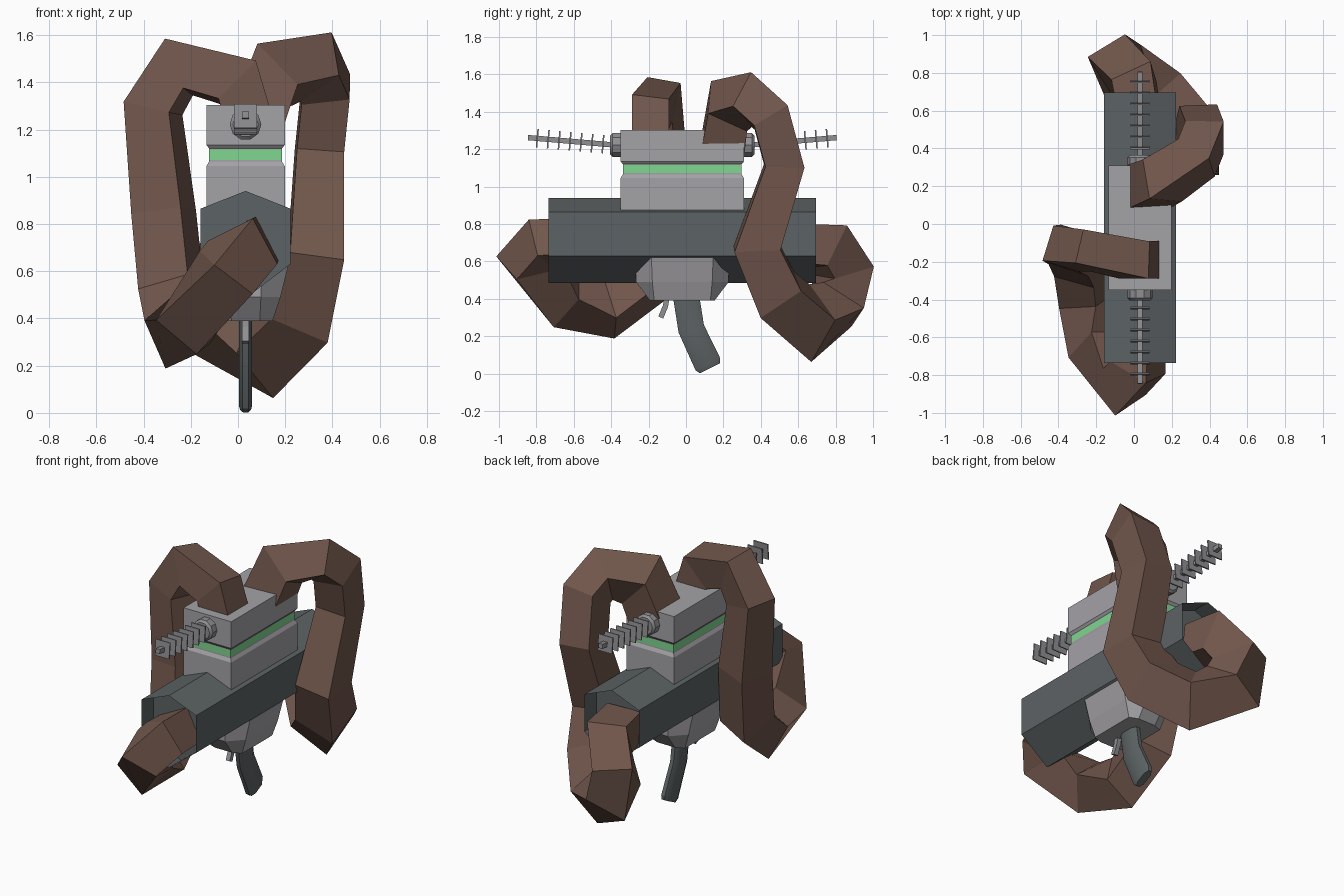
import bpy, bmesh, math
from mathutils import Vector, Matrix

if "Cube" in bpy.data.objects:
    bpy.data.objects.remove(bpy.data.objects["Cube"])

CX = 0.032  # centre plane of the body


def material(name, rgb):
    m = bpy.data.materials.new(name)
    m.diffuse_color = (*rgb, 1)
    m.use_nodes = True
    m.node_tree.nodes["Principled BSDF"].inputs["Base Color"].default_value = m.diffuse_color
    return m


GREY = material("light grey", (0.37, 0.36, 0.38))
STEEL = material("mid grey", (0.28, 0.28, 0.295))
DARK = material("dark slate", (0.108, 0.123, 0.128))
GREEN = material("green", (0.21, 0.68, 0.28))
BROWN = material("brown", (0.165, 0.094, 0.072))


def finish(name, bm, mats, smooth=None):
    bmesh.ops.recalc_face_normals(bm, faces=bm.faces[:])
    me = bpy.data.meshes.new(name)
    bm.to_mesh(me)
    bm.free()
    for m in mats:
        me.materials.append(m)
    ob = bpy.data.objects.new(name, me)
    bpy.context.collection.objects.link(ob)
    if smooth:
        bpy.context.view_layer.objects.active = ob
        ob.select_set(True)
        bpy.ops.object.shade_smooth_by_angle(angle=math.radians(smooth))
        ob.select_set(False)
    return ob


def loft(rings):
    """Skin a list of equal-sized rings and cap both ends."""
    bm = bmesh.new()
    vs = [[bm.verts.new(p) for p in r] for r in rings]
    n = len(vs[0])
    for a, b in zip(vs, vs[1:]):
        for i in range(n):
            bm.faces.new((a[i], a[(i + 1) % n], b[(i + 1) % n], b[i]))
    bm.faces.new(vs[0][::-1])
    bm.faces.new(vs[-1])
    return bm


def sweep(path, section, scales=None, ref=(0, 1, 0), twists=None):
    """Carry a section along a path with mitred joints, scaling and twist."""
    pts = [Vector(p) for p in path]
    scales = scales or [1] * len(pts)
    twists = twists or {}
    dirs = [(b - a).normalized() for a, b in zip(pts, pts[1:])]
    side = dirs[0].cross(Vector(ref)).normalized()
    up = side.cross(dirs[0])
    offs = [side * u + up * v for u, v in section]
    rings = [[pts[0] + o * scales[0] for o in offs]]
    for i, d in enumerate(dirs):
        nrm = (d + dirs[min(i + 1, len(dirs) - 1)]).normalized()
        # flatten square to the segment, twist, then mitre onto the joint
        rot = Matrix.Rotation(math.radians(twists.get(i + 1, 0)), 3, d)
        offs = [rot @ (o - d * o.dot(d)) for o in offs]
        offs = [o - d * (o.dot(nrm) / d.dot(nrm)) for o in offs]
        rings.append([pts[i + 1] + o * scales[i + 1] for o in offs])
    return loft(rings)


def polygon(n, r, turn=0.0):
    return [(r * math.cos(turn + math.tau * i / n), r * math.sin(turn + math.tau * i / n))
            for i in range(n)]


# Upper housing: stacked rectangles with a recessed green band
levels = [(0.87, 0), (1.045, 0), (1.065, 0.012), (1.072, 0.012),
          (1.115, 0.012), (1.12, 0.012), (1.135, 0), (1.303, 0)]
rings = []
for z, inset in levels:
    hx, hy = 0.166 - inset, 0.33 - inset
    rings.append([(CX + sx * hx, -0.02 + sy * hy, z)
                  for sx, sy in ((-1, -1), (1, -1), (1, 1), (-1, 1))])
bm = loft(rings)
for f in bm.faces:
    if 1.08 < f.calc_center_median().z < 1.11 and abs(f.normal.z) < 0.5:
        f.material_index = 1
finish("housing", bm, [GREY, GREEN])

# Main barrel: hexagonal prism with recessed ends
outline = [(0, 0.94), (0.19, 0.865), (0.19, 0.63), (0, 0.485), (-0.19, 0.63), (-0.19, 0.865)]
bm = loft([[(CX + x, y, z) for x, z in outline] for y in (-0.735, 0.695)])
ends = [f for f in bm.faces if len(f.verts) > 4]
bmesh.ops.inset_individual(bm, faces=ends, thickness=0.03)
for f in ends:
    shift = 0.12 if f.calc_center_median().y < 0 else -0.12
    for v in f.verts:
        v.co.y += shift
finish("barrel", bm, [DARK])

# Hopper: tapered octagon under the barrel
rings = []
for z, hx, hy, ex, sy in ((0.39, 0.115, 0.172, 0.06, 0.15), (0.49, 0.148, 0.248, 0.065, 0.16),
                          (0.62, 0.18, 0.25, 0.07, 0.165)):
    corner = [(hx, sy), (ex, hy), (-ex, hy), (-hx, sy), (-hx, -sy), (-ex, -hy), (ex, -hy), (hx, -sy)]
    rings.append([(CX + x, -0.02 + y, z) for x, y in corner])
finish("hopper", loft(rings), [GREY])

# Grip and trigger
grip = [(-0.027, -0.04), (-0.027, 0.04), (-0.012, 0.07), (0.012, 0.07),
        (0.027, 0.04), (0.027, -0.04), (0.012, -0.07), (-0.012, -0.07)]
bm = sweep([(CX, -0.005, 0.45), (CX, 0.028, 0.24), (CX, 0.117, 0.05), (CX, 0.128, 0.028)],
           grip, [1, 1, 1.05, 0.85])
finish("grip", bm, [DARK], 30)
bm = sweep([(CX, -0.10, 0.42), (CX, -0.11, 0.36), (CX, -0.135, 0.30)], polygon(4, 0.02, 0.785))
finish("trigger", bm, [STEEL])

# Ribbed antennas at both ends of the housing
Z = (0, 0, 1)
for label, s in (("front", -1), ("back", 1)):
    def at(d, z):
        return (CX, -0.02 + s * d, z)
    bm = sweep([at(0.32, 1.222), at(0.372, 1.222), at(0.385, 1.222)],
               polygon(10, 0.067), [1, 1, 0.8], Z)
    finish(label + "_collar", bm, [STEEL], 30)
    bm = sweep([at(0.36, 1.222), at(0.825, 1.262)], polygon(4, 0.02, math.pi / 4), None, Z)
    finish(label + "_antenna", bm, [STEEL])
    for i in range(7):
        d = 0.42 + i * 0.0585
        z = 1.222 + (d - 0.36) * 0.086
        bm = sweep([at(d, z), at(d + 0.008, z + 0.0007)],
                   polygon(4, 0.07, math.pi / 4), None, Z)
        finish(f"{label}_rib_{i + 1}", bm, [STEEL])

# Thick square hoses looping from the housing top into the barrel ends
square = [(-1, -1), (1, -1), (1, 1), (-1, 1)]
hose_left = [(0.04, -0.19, 1.26), (0.0, -0.19, 1.40), (-0.25, -0.14, 1.465),
             (-0.36, -0.13, 1.29), (-0.315, -0.14, 0.85), (-0.28, -0.21, 0.5),
             (-0.255, -0.41, 0.345), (-0.2, -0.64, 0.395), (-0.05, -0.835, 0.595),
             (0.02, -0.76, 0.68), (0.03, -0.6, 0.69)]
left_sizes = [0.1, 0.098, 0.092, 0.097, 0.11, 0.112, 0.108, 0.112, 0.11, 0.11, 0.105]
hose_right = [(0.08, 0.20, 1.24), (0.15, 0.23, 1.43), (0.33, 0.35, 1.465),
              (0.372, 0.455, 1.37), (0.345, 0.525, 1.11), (0.33, 0.38, 0.67),
              (0.27, 0.49, 0.42), (0.12, 0.665, 0.27), (-0.06, 0.81, 0.37),
              (-0.08, 0.84, 0.55), (0.0, 0.76, 0.68), (0.03, 0.58, 0.69)]
right_sizes = [0.115, 0.11, 0.1, 0.1, 0.1, 0.115, 0.128, 0.13, 0.12, 0.115, 0.11, 0.105]
finish("left_hose", sweep(hose_left, square, left_sizes, twists={7: 20, 8: 25}), [BROWN])
finish("right_hose", sweep(hose_right, square, right_sizes, twists={8: 15, 9: 20}), [BROWN])
